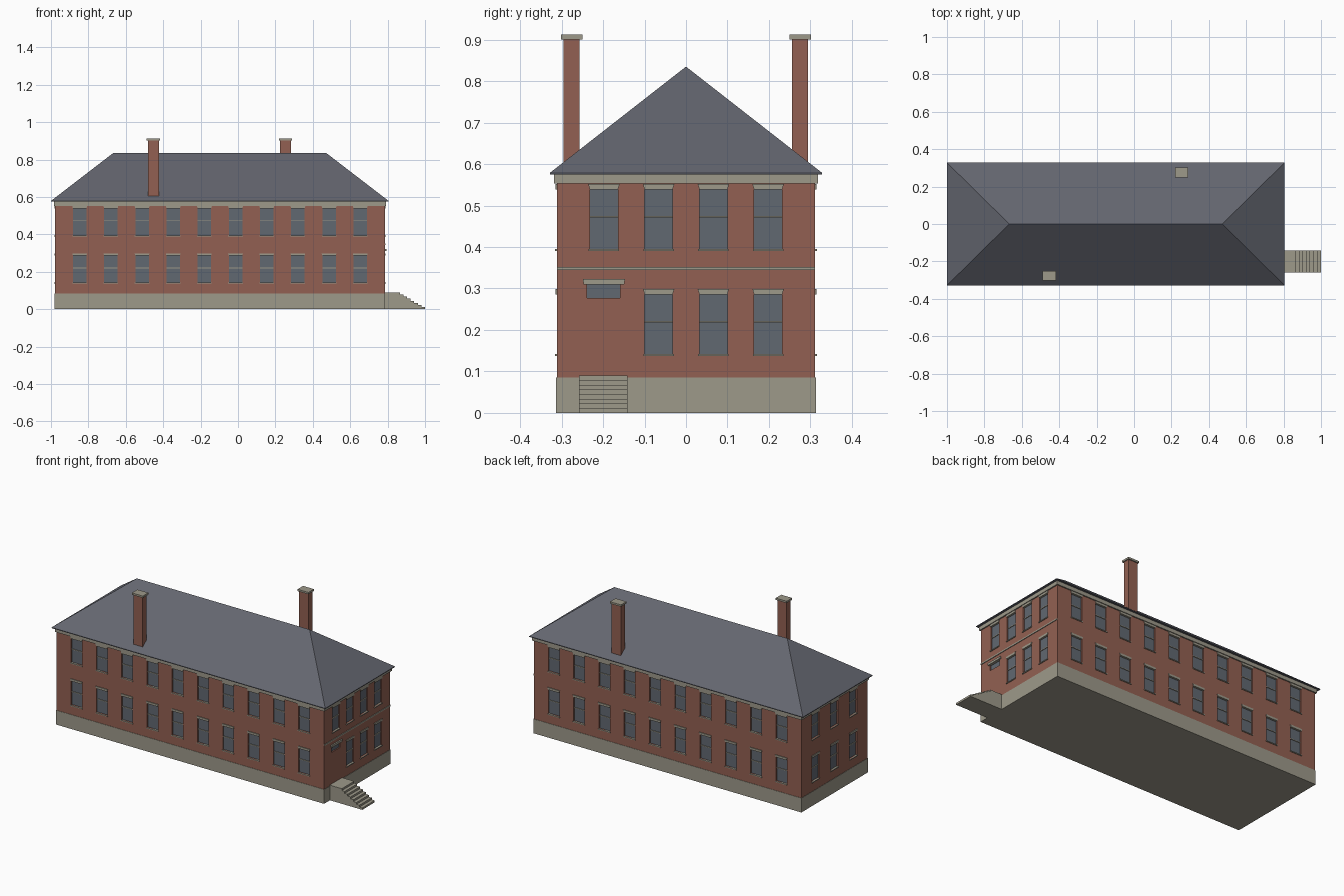
import bpy, bmesh
from math import radians
from mathutils import Matrix, Vector

if "Cube" in bpy.data.objects:
    bpy.data.objects.remove(bpy.data.objects["Cube"], do_unlink=True)


def material(name, rgb):
    m = bpy.data.materials.new(name)
    m.use_nodes = True
    m.diffuse_color = (*rgb, 1)
    m.node_tree.nodes["Principled BSDF"].inputs["Base Color"].default_value = (*rgb, 1)
    return m


BRICK = material("red brick", (0.29, 0.118, 0.084))
STONE = material("pale stone", (0.34, 0.32, 0.255))
SLATE = material("grey slate", (0.127, 0.133, 0.16))
GLASS = material("window glass", (0.12, 0.138, 0.165))


def box(bm, x, y, z, matrix=Matrix(), flare=0.0):
    """Box from (min, max) ranges; flare widens the top along x."""
    verts = bmesh.ops.create_cube(bm, size=1)["verts"]
    for v in verts:
        top = v.co.z > 0
        side = 1 if v.co.x > 0 else -1
        v.co = Vector((x[v.co.x > 0], y[v.co.y > 0], z[top]))
        if top:
            v.co.x += side * flare
        v.co = matrix @ v.co


def finish(name, bm, mat):
    bmesh.ops.recalc_face_normals(bm, faces=bm.faces)
    mesh = bpy.data.meshes.new(name)
    bm.to_mesh(mesh)
    bm.free()
    mesh.materials.append(mat)
    obj = bpy.data.objects.new(name, mesh)
    bpy.context.scene.collection.objects.link(obj)
    return obj


def block(name, x, y, z, mat):
    bm = bmesh.new()
    box(bm, x, y, z)
    return finish(name, bm, mat)


CX, HX, HY = -0.0965, 0.8815, 0.311


def slab(name, proud, z, mat):
    """Block following the building outline, standing proud of the walls."""
    return block(name, (CX - HX - proud, CX + HX + proud),
                 (-HY - proud, HY + proud), z, mat)


# Main masses
slab("foundation", 0.002, (0, 0.085), STONE)
walls = slab("brick_walls", 0, (0.08, 0.565), BRICK)
slab("cornice", 0.007, (0.553, 0.577), STONE)

# Hipped roof
bm = bmesh.new()
eaves = [(-1, -0.328), (0.805, -0.328), (0.805, 0.328), (-1, 0.328)]
low = [bm.verts.new((x, y, 0.575)) for x, y in eaves]
high = [bm.verts.new((x, y, 0.579)) for x, y in eaves]
left_end, right_end = (bm.verts.new((x, 0, 0.835)) for x in (-0.667, 0.472))
bm.faces.new(low)
for i in range(4):
    j = (i + 1) % 4
    bm.faces.new((low[i], low[j], high[j], high[i]))
bm.faces.new((high[0], high[1], right_end, left_end))
bm.faces.new((high[1], high[2], right_end))
bm.faces.new((high[2], high[3], left_end, right_end))
bm.faces.new((high[3], high[0], left_end))
finish("hipped_roof", bm, SLATE)


# Windows: recess, pane, meeting rail, lintel and sill gathered by kind
def wall_frame(angle, distance):
    """Local x runs along the wall, -y points out of it."""
    return (Matrix.Translation((CX, 0, 0)) @ Matrix.Rotation(radians(angle), 4, "Z")
            @ Matrix.Translation((0, -distance, 0)))


recesses, panes, rails, lintels, sills = (bmesh.new() for _ in range(5))
DEPTH = 0.01


def window(frame, u, z, half):
    x = (u - half, u + half)
    wide = (u - half - 0.003, u + half + 0.003)
    top = z + 0.147
    box(recesses, x, (-0.02, DEPTH), (z, top), frame)
    box(panes, x, (DEPTH - 0.002, DEPTH + 0.002), (z, top), frame)
    box(rails, x, (DEPTH - 0.006, DEPTH), (z + 0.076, z + 0.08), frame)
    box(lintels, x, (-0.004, DEPTH), (top - 0.003, top + 0.01), frame, 0.004)
    box(sills, wide, (-0.005, DEPTH), (z - 0.005, z), frame)


LOWER, UPPER = 0.142, 0.395
for z in (LOWER, UPPER):
    for angle in (0, 180):
        for i in range(10):
            window(wall_frame(angle, HY), (i - 4.5) / 6, z, 0.036)
    for u in (-0.178, 0, 0.178):
        window(wall_frame(-90, HX), u, z, 0.034)
    for i in range(4):
        if z == UPPER or i > 0:
            window(wall_frame(90, HX), (i - 1.5) * 0.132, z, 0.034)

# Entrance transom and hood
entry = wall_frame(90, HX)
box(recesses, (-0.239, -0.159), (-0.02, DEPTH), (0.277, 0.311), entry)
box(panes, (-0.239, -0.159), (DEPTH - 0.002, DEPTH + 0.002), (0.277, 0.311), entry)
box(lintels, (-0.247, -0.149), (-0.008, DEPTH), (0.31, 0.323), entry, 0.002)

finish("window_panes", panes, GLASS)
finish("window_rails", rails, STONE)
finish("window_lintels", lintels, STONE)
finish("window_sills", sills, STONE)

# Cut the recesses into the brickwork
cutter = finish("recess_cutter", recesses, BRICK)
cutter.hide_render = True
mod = walls.modifiers.new("recesses", "BOOLEAN")
mod.operation, mod.solver, mod.object = "DIFFERENCE", "EXACT", cutter
bpy.context.view_layer.objects.active = walls
bpy.ops.object.modifier_apply(modifier=mod.name)
bpy.data.objects.remove(cutter, do_unlink=True)

# Belt course on the entrance end
block("belt_course", (CX + HX - 0.005, CX + HX + 0.004), (-HY, HY), (0.344, 0.352), STONE)

# Chimneys with caps
for name, x, y in (("front", -0.452, -0.276), ("back", 0.254, 0.275)):
    block(name + "_chimney", (x - 0.03, x + 0.03), (y - 0.019, y + 0.019), (0.579, 0.902), BRICK)
    block(name + "_chimney_cap", (x - 0.036, x + 0.036), (y - 0.026, y + 0.026),
          (0.901, 0.912), STONE)

# Entrance landing and steps extruded from a stepped profile
STEPS, RISE, RUN = 8, 0.09 / 8, 0.135 / 7
profile = [(0.78, 0), (0.78, 0.09)]
for i in range(STEPS):
    x = 0.865 + i * RUN
    profile += [(x, 0.09 - i * RISE), (x, 0.09 - (i + 1) * RISE)]
bm = bmesh.new()
face = bm.faces.new([bm.verts.new((x, -0.258, z)) for x, z in profile])
side = bmesh.ops.extrude_face_region(bm, geom=[face])["geom"]
bmesh.ops.translate(bm, vec=(0, 0.117, 0),
                    verts=[g for g in side if isinstance(g, bmesh.types.BMVert)])
finish("entrance_steps", bm, STONE)
